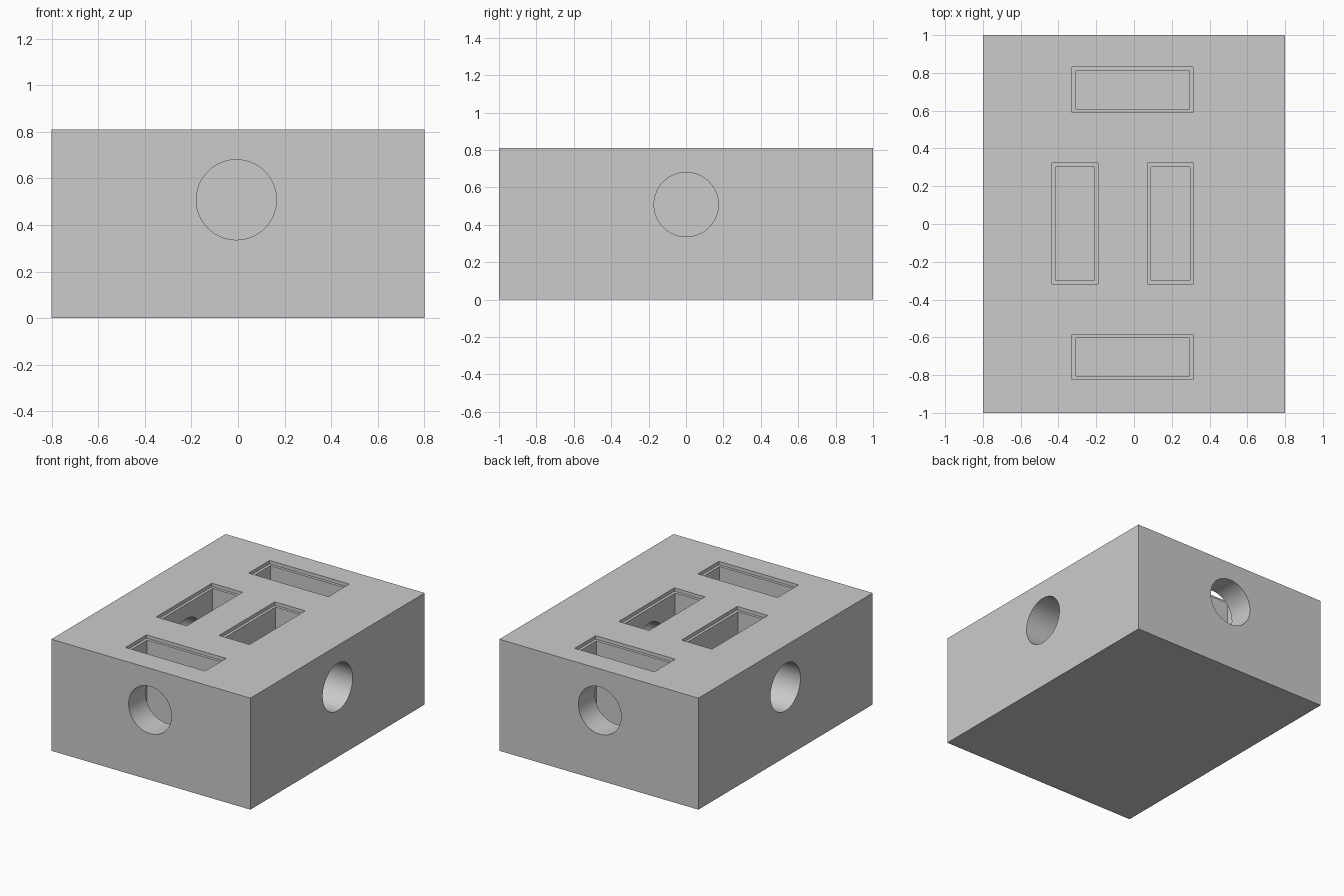
import bpy
from math import pi

# Remove the default object
cube = bpy.data.objects.get("Cube")
if cube:
    bpy.data.objects.remove(cube, do_unlink=True)

W, L, H = 1.6, 2.0, 0.81
MID_X = -0.007              # slots and end holes sit slightly off centre
HOLE_Z, HOLE_R = 0.508, 0.172
FLOOR, LEDGE = 0.11, 0.025

grey = bpy.data.materials.new("light grey")
grey.use_nodes = True
colour = (0.6, 0.6, 0.6, 1)
grey.diffuse_color = colour
grey.node_tree.nodes["Principled BSDF"].inputs["Base Color"].default_value = colour


def box(name, x, y, z0, z1, sx, sy):
    bpy.ops.mesh.primitive_cube_add(size=1, location=(x, y, (z0 + z1) / 2))
    ob = bpy.context.object
    ob.name = name
    ob.scale = (sx, sy, z1 - z0)
    bpy.ops.object.transform_apply(location=True, rotation=True, scale=True)
    return ob


def rod(name, start, end):
    """Horizontal hole cutter between two (x, y) points."""
    dx, dy = end[0] - start[0], end[1] - start[1]
    turn = (0, pi / 2, 0) if abs(dx) > abs(dy) else (pi / 2, 0, 0)
    centre = ((start[0] + end[0]) / 2, (start[1] + end[1]) / 2, HOLE_Z)
    bpy.ops.mesh.primitive_cylinder_add(vertices=64, radius=HOLE_R, depth=abs(dx) + abs(dy),
                                        location=centre, rotation=turn)
    ob = bpy.context.object
    ob.name = name
    bpy.ops.object.transform_apply(location=True, rotation=True, scale=True)
    return ob


# Solid block
block = box("block", 0, 0, 0, H, W, L)
block.data.materials.append(grey)

# Each slot: centre, inner size, and the outside end of the hole that feeds it
slots = {
    "front": (MID_X, -0.704, 0.60, 0.20, (MID_X, -1.1)),
    "back": (MID_X, 0.710, 0.60, 0.20, (MID_X, 1.1)),
    "right": (-0.312, 0.002, 0.205, 0.60, (-0.9, 0)),
    "left": (0.193, 0.002, 0.205, 0.60, (0.9, 0)),
}

# Deep pocket, shallow ledge around its mouth, and round side hole
cutters = []
for name, (x, y, sx, sy, mouth) in slots.items():
    cutters += [
        box(name + "_pocket_cutter", x, y, FLOOR, H + 0.1, sx, sy),
        box(name + "_ledge_cutter", x, y, H - LEDGE, H + 0.2, sx + 0.04, sy + 0.04),
        rod(name + "_hole_cutter", mouth, (x, y)),
    ]

for cutter in cutters:
    cutter.hide_render = True
    bpy.context.view_layer.objects.active = block
    cut = block.modifiers.new(cutter.name, "BOOLEAN")
    cut.operation = "DIFFERENCE"
    cut.solver = "EXACT"
    cut.object = cutter
    bpy.ops.object.modifier_apply(modifier=cut.name)
    bpy.data.objects.remove(cutter, do_unlink=True)

# Smooth hole walls, crisp edges elsewhere
bpy.ops.object.select_all(action="DESELECT")
block.select_set(True)
bpy.context.view_layer.objects.active = block
bpy.ops.object.shade_smooth_by_angle(angle=pi / 6)
